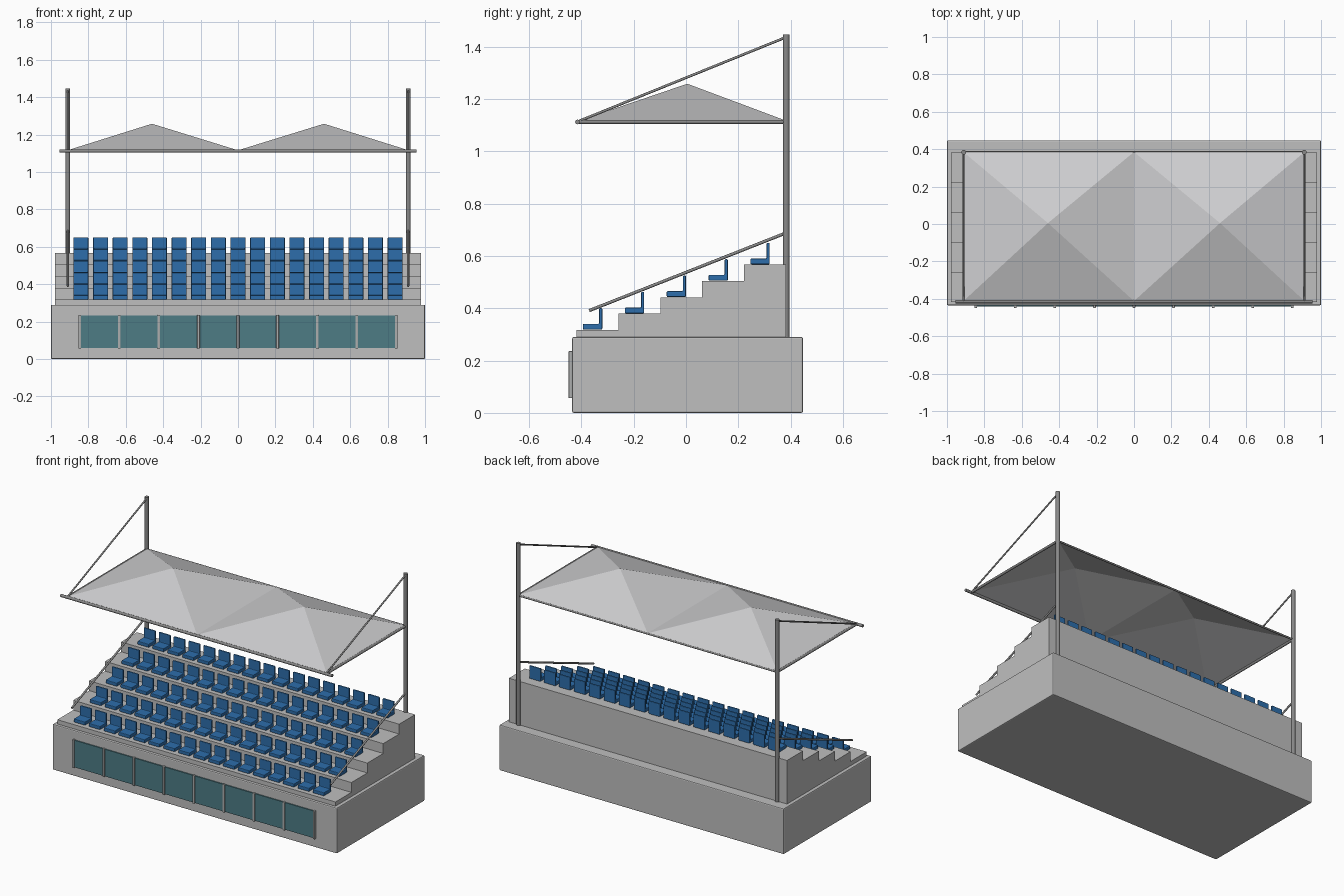
import bpy, bmesh
from mathutils import Vector

if "Cube" in bpy.data.objects:
    bpy.data.objects.remove(bpy.data.objects["Cube"])


def material(name, rgb):
    m = bpy.data.materials.new(name)
    m.diffuse_color = (*rgb, 1)
    m.use_nodes = True
    m.node_tree.nodes["Principled BSDF"].inputs["Base Color"].default_value = m.diffuse_color
    return m


CONCRETE = material("concrete", (0.52, 0.52, 0.52))
FABRIC = material("canopy_fabric", (0.62, 0.62, 0.63))
STEEL = material("steel", (0.25, 0.25, 0.25))
FRAME = material("window_frame", (0.42, 0.43, 0.43))
BLUE = material("seat_blue", (0.026, 0.155, 0.41))
GLASS = material("glass", (0.075, 0.2, 0.235))


def add(name, bm, mat, bevel=0.0, segments=2):
    bmesh.ops.recalc_face_normals(bm, faces=bm.faces)
    mesh = bpy.data.meshes.new(name)
    bm.to_mesh(mesh)
    bm.free()
    mesh.materials.append(mat)
    ob = bpy.data.objects.new(name, mesh)
    bpy.context.collection.objects.link(ob)
    if bevel:
        mod = ob.modifiers.new("bevel", 'BEVEL')
        mod.width = bevel
        mod.segments = segments
    return ob


def box(name, lo, hi, mat, bevel=0.0):
    lo, hi = Vector(lo), Vector(hi)
    bm = bmesh.new()
    bmesh.ops.create_cube(bm, size=1)
    bmesh.ops.scale(bm, vec=hi - lo, verts=bm.verts)
    bmesh.ops.translate(bm, vec=(lo + hi) / 2, verts=bm.verts)
    return add(name, bm, mat, bevel)


def rod(name, a, b, radius, mat, sides=12):
    a, b = Vector(a), Vector(b)
    bm = bmesh.new()
    bmesh.ops.create_cone(bm, cap_ends=True, segments=sides, radius1=radius,
                          radius2=radius, depth=(b - a).length)
    rot = (b - a).to_track_quat('Z', 'Y').to_matrix()
    bmesh.ops.rotate(bm, matrix=rot, verts=bm.verts)
    bmesh.ops.translate(bm, vec=(a + b) / 2, verts=bm.verts)
    for f in bm.faces:
        f.smooth = len(f.verts) == 4
    for e in bm.edges:
        e.smooth = all(len(f.verts) == 4 for f in e.link_faces)
    return add(name, bm, mat)


# Plinth and stepped terrace
box("base", (-1, -0.435, 0), (1, 0.447, 0.29), CONCRETE, 0.006)
STEP, RISE = 0.16, 0.0625
for i in range(5):
    y = -0.418 + i * STEP
    box(f"terrace_step_{i + 1}", (-0.978, y, 0.288),
        (0.978, y + STEP, 0.317 + i * RISE), CONCRETE)

# Front window band with upright bars
box("window_glass", (-0.848, -0.442, 0.06), (0.848, -0.434, 0.232), GLASS)
for i in range(9):
    x = -0.846 + i * 0.2115
    box(f"window_bar_{i + 1}", (x - 0.007, -0.449, 0.056),
        (x + 0.007, -0.434, 0.236), FRAME, 0.003)

# Seat: an L-shaped profile extruded across its width
profile = [(-0.037, 0), (0.037, 0), (0.037, 0.082), (0.025, 0.082),
           (0.025, 0.022), (-0.037, 0.022)]
bm = bmesh.new()
face = bm.faces.new([bm.verts.new((-0.04, y, z)) for y, z in profile])
ext = bmesh.ops.extrude_face_region(bm, geom=[face])
bmesh.ops.translate(bm, vec=(0.08, 0, 0),
                    verts=[v for v in ext["geom"] if isinstance(v, bmesh.types.BMVert)])
first = add("seat", bm, BLUE, 0.004)

# Five rows of seventeen seats share the same mesh
for row in range(5):
    for col in range(17):
        if row == col == 0:
            seat = first
        else:
            seat = first.copy()
            bpy.context.collection.objects.link(seat)
        seat.name = f"seat_{row + 1}_{col + 1}"
        seat.location = (-0.84 + col * 0.105, -0.357 + row * STEP,
                         0.318 + row * RISE)

# Masts, tie rods, handrails and side beams on both ends
for side, x in (("left", -0.91), ("right", 0.91)):
    rod(f"mast_{side}", (x, 0.383, 0.288), (x, 0.383, 1.447), 0.013, STEEL)
    rod(f"tie_rod_{side}", (x, -0.415, 1.113), (x, 0.38, 1.435), 0.005, STEEL)
    rod(f"handrail_{side}", (x, -0.37, 0.391), (x, 0.375, 0.685), 0.006, STEEL)
    rod(f"side_beam_{side}", (x, -0.415, 1.112), (x, 0.38, 1.112), 0.008, STEEL)
rod("front_beam", (-0.955, -0.415, 1.112), (0.955, -0.415, 1.112), 0.009, STEEL)
rod("rear_beam", (-0.91, 0.383, 1.112), (0.91, 0.383, 1.112), 0.006, STEEL)

# Canopy: two shallow fabric pyramids, open underneath
bm = bmesh.new()
front = [bm.verts.new((x, -0.412, 1.116)) for x in (-0.912, 0, 0.912)]
back = [bm.verts.new((x, 0.385, 1.116)) for x in (-0.912, 0, 0.912)]
for i in range(2):
    peak = bm.verts.new((-0.46 + i * 0.92, 0.005, 1.258))
    ring = [front[i], front[i + 1], back[i + 1], back[i]]
    for j in range(4):
        bm.faces.new((ring[j], ring[(j + 1) % 4], peak))
add("canopy", bm, FABRIC)
